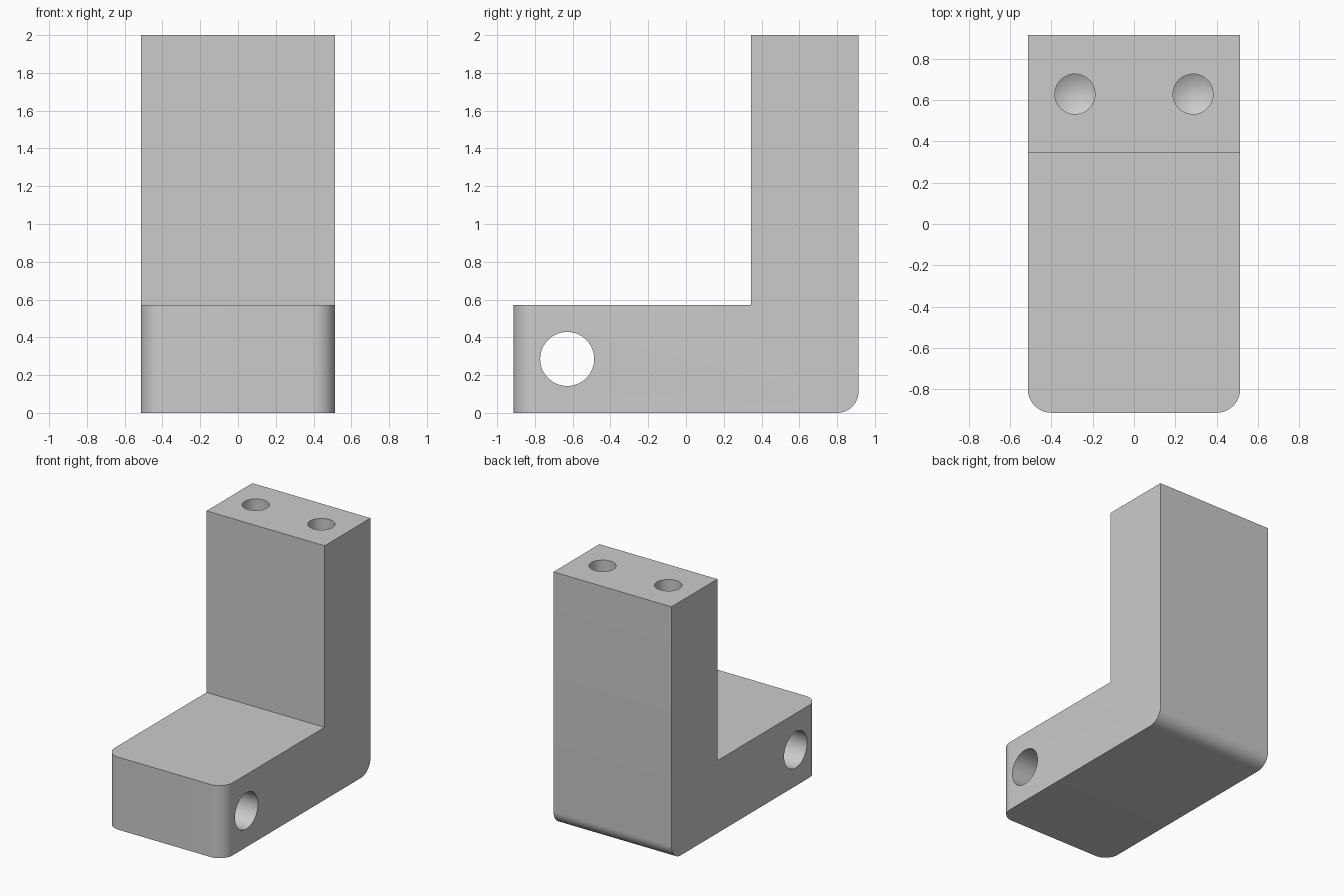
import bpy, bmesh, math
from mathutils import Matrix, Vector

old = bpy.data.objects.get("Cube")
if old:
    bpy.data.objects.remove(old, do_unlink=True)

HALF_W, HALF_D, HEIGHT = 0.514, 0.914, 2.0
THICK, ROUND = 0.571, 0.114

grey = bpy.data.materials.new("plain grey")
grey.use_nodes = True
colour = (0.6, 0.6, 0.6, 1)
grey.diffuse_color = colour
grey.node_tree.nodes["Principled BSDF"].inputs["Base Color"].default_value = colour


def make_object(name, bm):
    bmesh.ops.recalc_face_normals(bm, faces=bm.faces)
    mesh = bpy.data.meshes.new(name)
    bm.to_mesh(mesh)
    bm.free()
    mesh.materials.append(grey)
    obj = bpy.data.objects.new(name, mesh)
    bpy.context.collection.objects.link(obj)
    return obj


# L-shaped bracket: side profile extruded across the width
step = HALF_D - THICK
profile = [(-HALF_D, 0), (HALF_D, 0), (HALF_D, HEIGHT),
           (step, HEIGHT), (step, THICK), (-HALF_D, THICK)]
bm = bmesh.new()
side = bm.faces.new([bm.verts.new((-HALF_W, y, z)) for y, z in profile])
ext = bmesh.ops.extrude_face_region(bm, geom=[side])
moved = [g for g in ext["geom"] if isinstance(g, bmesh.types.BMVert)]
bmesh.ops.translate(bm, verts=moved, vec=(2 * HALF_W, 0, 0))


# Round the two upright front edges and the lower back edge
def is_rounded(edge):
    a, b = (v.co for v in edge.verts)
    upright_front = max(a.y, b.y) < -HALF_D + 0.01 and abs(a.z - b.z) > 0.1
    lower_back = min(a.y, b.y) > HALF_D - 0.01 and max(a.z, b.z) < 0.01
    return upright_front or lower_back


bmesh.ops.bevel(bm, geom=[e for e in bm.edges if is_rounded(e)],
                offset=ROUND, segments=12, profile=0.5, affect='EDGES')
bracket = make_object("bracket", bm)


def drill(name, matrix, radius, depth, tip=0.0):
    """Cut a hole starting at the matrix origin and running along its -z."""
    bm = bmesh.new()
    bmesh.ops.create_cone(bm, cap_ends=True, segments=64, radius1=radius,
                          radius2=radius, depth=depth + 0.1,
                          matrix=Matrix.Translation((0, 0, 0.05 - depth / 2)))
    if tip:
        end = min(bm.faces, key=lambda f: f.calc_center_median().z)
        point = bmesh.ops.poke(bm, faces=[end])["verts"][0]
        point.co.z -= tip
    bmesh.ops.transform(bm, matrix=matrix, verts=bm.verts)
    cutter = make_object(name, bm)
    cutter.hide_render = True
    cut = bracket.modifiers.new(name, 'BOOLEAN')
    cut.operation, cut.solver, cut.object = 'DIFFERENCE', 'EXACT', cutter
    bpy.context.view_layer.objects.active = bracket
    bpy.ops.object.modifier_apply(modifier=cut.name)
    bpy.data.objects.remove(cutter, do_unlink=True)


# Cross hole through the foot, and two blind holes with conical ends on top
cross = Matrix.Translation((HALF_W, -0.629, THICK / 2)) @ Matrix.Rotation(math.pi / 2, 4, 'Y')
drill("cross_hole", cross, 0.143, 2 * HALF_W + 0.1)
for name, x in (("left_hole", 0.286), ("right_hole", -0.286)):
    drill(name, Matrix.Translation((x, 0.629, HEIGHT)), 0.097, 0.571, tip=0.056)

# Smooth curved walls, crisp edges
bpy.ops.object.select_all(action='DESELECT')
bracket.select_set(True)
bpy.context.view_layer.objects.active = bracket
bpy.ops.object.shade_smooth_by_angle(angle=math.radians(25))
